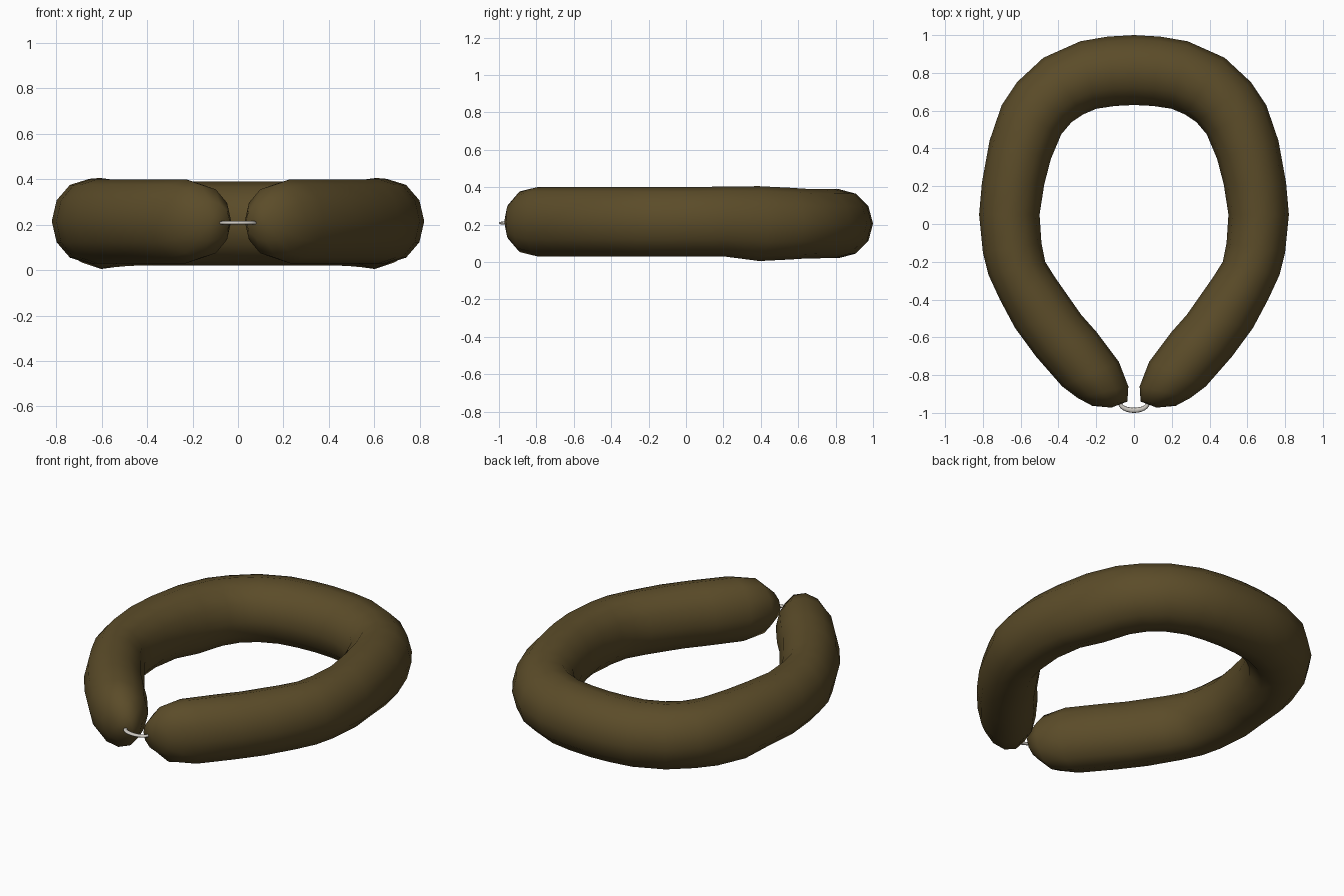
import bpy, bmesh, math
from mathutils import Vector

if "Cube" in bpy.data.objects:
    bpy.data.objects.remove(bpy.data.objects["Cube"])


def material(name, color):
    m = bpy.data.materials.new(name)
    m.diffuse_color = color
    m.use_nodes = True
    m.node_tree.nodes["Principled BSDF"].inputs["Base Color"].default_value = m.diffuse_color
    return m


def tube(name, rings, sides, mat, start, end):
    """Skin elliptical rings (inner xy, outer xy, centre z, half height), ends closed at two points."""
    bm = bmesh.new()
    loops = []
    for (ix, iy, ox, oy, zc, h) in rings:
        inner, outer = Vector((ix, iy, zc)), Vector((ox, oy, zc))
        mid, half = (inner + outer) / 2, (outer - inner) / 2
        loops.append([bm.verts.new(mid + half * math.cos(a) + Vector((0, 0, h * math.sin(a))))
                      for a in (2 * math.pi * k / sides for k in range(sides))])
    for a, b in zip(loops, loops[1:]):
        for k in range(sides):
            n = (k + 1) % sides
            bm.faces.new((a[k], a[n], b[n], b[k]))
    for loop, tip in ((loops[0], start), (loops[-1], end)):
        pole = bm.verts.new(tip)
        for k in range(sides):
            bm.faces.new((loop[k], loop[(k + 1) % sides], pole))
    bmesh.ops.recalc_face_normals(bm, faces=bm.faces)
    for f in bm.faces:
        f.smooth = True
    me = bpy.data.meshes.new(name)
    bm.to_mesh(me)
    bm.free()
    ob = bpy.data.objects.new(name, me)
    bpy.context.collection.objects.link(ob)
    me.materials.append(mat)
    return ob


# Pillow: half of the horseshoe from the back centre to the front tip, then mirrored
half = [
    (0.00, 0.63, 0.00, 1.000, 0.205, 0.185),
    (0.10, 0.625, 0.14, 0.992, 0.205, 0.185),
    (0.20, 0.61, 0.285, 0.967, 0.205, 0.185),
    (0.27, 0.58, 0.48, 0.88, 0.205, 0.185),
    (0.33, 0.54, 0.62, 0.75, 0.205, 0.186),
    (0.385, 0.475, 0.70, 0.63, 0.205, 0.192),
    (0.44, 0.345, 0.765, 0.44, 0.205, 0.20),
    (0.475, 0.21, 0.805, 0.22, 0.216, 0.188),
    (0.50, 0.05, 0.82, 0.05, 0.215, 0.185),
    (0.49, -0.10, 0.80, -0.15, 0.215, 0.185),
    (0.47, -0.20, 0.77, -0.27, 0.215, 0.185),
    (0.42, -0.28, 0.71, -0.40, 0.215, 0.185),
    (0.28, -0.48, 0.63, -0.55, 0.215, 0.185),
    (0.20, -0.57, 0.52, -0.70, 0.215, 0.185),
    (0.08, -0.73, 0.38, -0.86, 0.215, 0.185),
    (0.03, -0.86, 0.30, -0.92, 0.215, 0.162),
    (0.035, -0.94, 0.22, -0.963, 0.215, 0.09),
]
mirrored = [(-ix, iy, -ox, oy, z, h) for ix, iy, ox, oy, z, h in half[:0:-1]]
tube("neck_pillow", mirrored + half, 12, material("olive_brown_fabric", (0.105, 0.072, 0.022, 1)),
     (-0.12, -0.972, 0.215), (0.12, -0.972, 0.215))

# Small clasp loop bridging the two front tips
loop = []
for i in range(13):
    t = math.pi * i / 12
    c, s = math.cos(t), math.sin(t)
    loop.append((-0.062 * c, -0.95 - 0.022 * s, -0.083 * c, -0.95 - 0.05 * s, 0.208, 0.008))
tube("clasp_loop", loop, 8, material("pale_cord", (0.6, 0.57, 0.52, 1)),
     (-0.073, -0.945, 0.208), (0.073, -0.945, 0.208))
